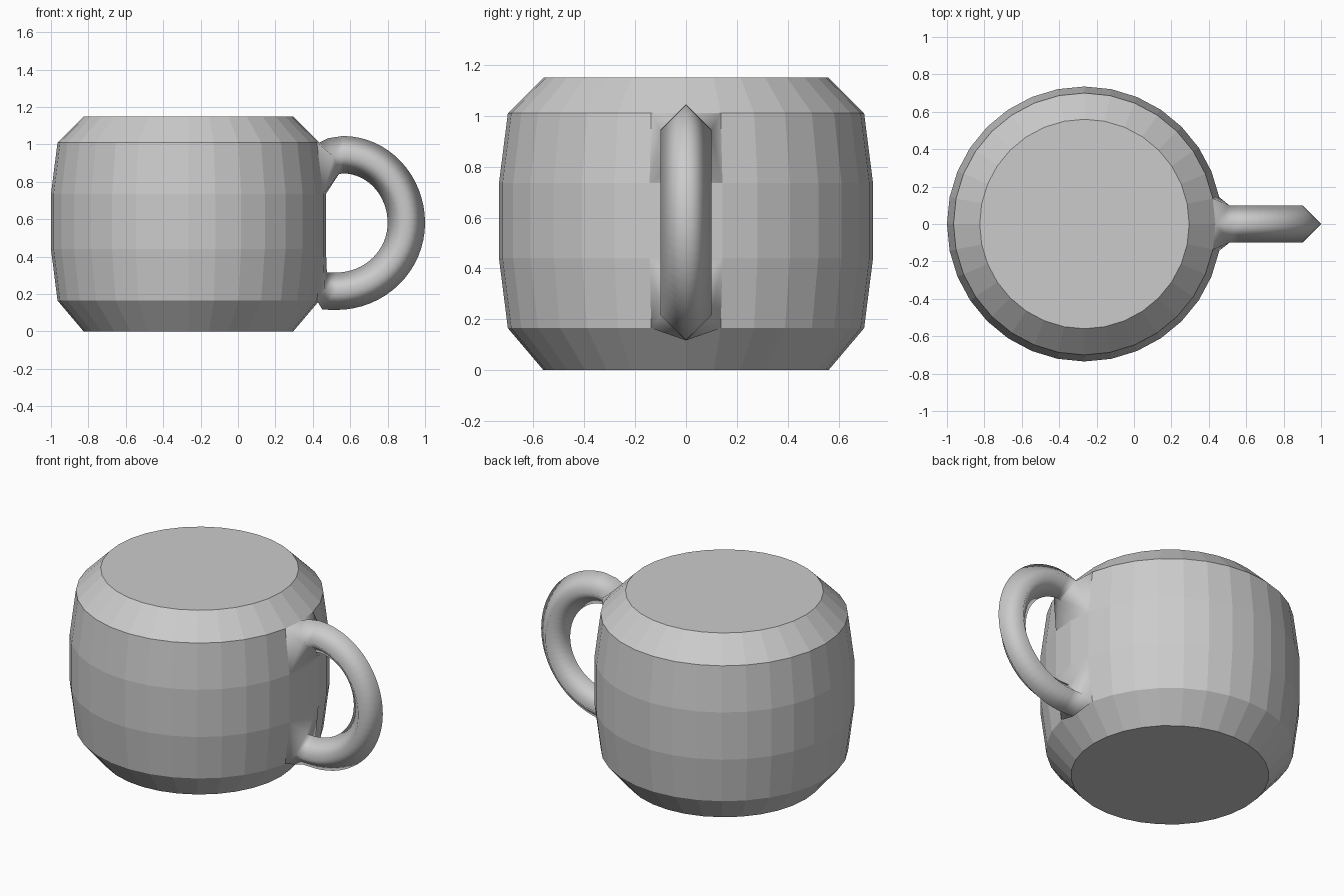
import bpy, bmesh
from math import sin, cos, pi, radians

if "Cube" in bpy.data.objects:
    bpy.data.objects.remove(bpy.data.objects["Cube"])

CX, N = -0.265, 32
PROFILE = [(0.56, 0), (0.70, 0.165), (0.735, 0.44),
           (0.735, 0.735), (0.70, 1.01), (0.56, 1.15)]


def rim_point(row, i):
    r, z = PROFILE[row]
    a = 2 * pi * i / N
    return (CX + r * cos(a), r * sin(a), z)


def finish(bm, name, smooth):
    bmesh.ops.recalc_face_normals(bm, faces=bm.faces)
    for f in bm.faces:
        f.smooth = smooth
    me = bpy.data.meshes.new(name)
    bm.to_mesh(me)
    bm.free()
    ob = bpy.data.objects.new(name, me)
    bpy.context.collection.objects.link(ob)
    return ob


# Barrel body: revolved profile, open where the handle joins
bm = bmesh.new()
rings = [[bm.verts.new(rim_point(k, i)) for i in range(N)] for k in range(len(PROFILE))]
for k in range(len(PROFILE) - 1):
    for i in range(N):
        j = (i + 1) % N
        if k in (1, 3) and i in (0, N - 1):
            continue
        bm.faces.new((rings[k][i], rings[k][j], rings[k + 1][j], rings[k + 1][i]))
bm.faces.new(rings[0][::-1])
bm.faces.new(rings[-1])
finish(bm, "mug_body", False)

# Handle: diamond section swept along a C, flared into the body openings
T = 0.1
sections = [(0.51, 0.937, radians(107))]
STEPS = 32
for s in range(STEPS + 1):
    a = pi / 2 - pi * s / STEPS
    cx, rx = (0.56, 0.34) if a > 0 else (0.525, 0.375)
    sections.append((cx + rx * cos(a), 0.58 + 0.365 * sin(a), a))
sections.append((0.463, 0.216, radians(-97)))

bm = bmesh.new()
loops = []
for x, z, a in sections:
    dx, dz = T * cos(a), T * sin(a)
    loops.append([bm.verts.new(p) for p in (
        (x + dx, 0, z + dz), (x, T, z), (x - dx, 0, z - dz), (x, -T, z))])
for p, q in zip(loops, loops[1:]):
    for i in range(4):
        j = (i + 1) % 4
        bm.faces.new((p[i], p[j], q[j], q[i]))

# Flares: outer row meets the outer tip, inner row meets the inner tip
for loop, outer, inner in ((loops[0], 4, 3), (loops[-1], 1, 2)):
    o = [bm.verts.new(rim_point(outer, i)) for i in (-1, 0, 1)]
    n = [bm.verts.new(rim_point(inner, i)) for i in (-1, 0, 1)]
    for side, e in ((loop[3], 0), (loop[1], 2)):
        bm.faces.new((o[1], o[e], side, loop[0]))
        bm.faces.new((o[e], n[e], side))
        bm.faces.new((n[e], n[1], loop[2], side))
finish(bm, "mug_handle", True)
